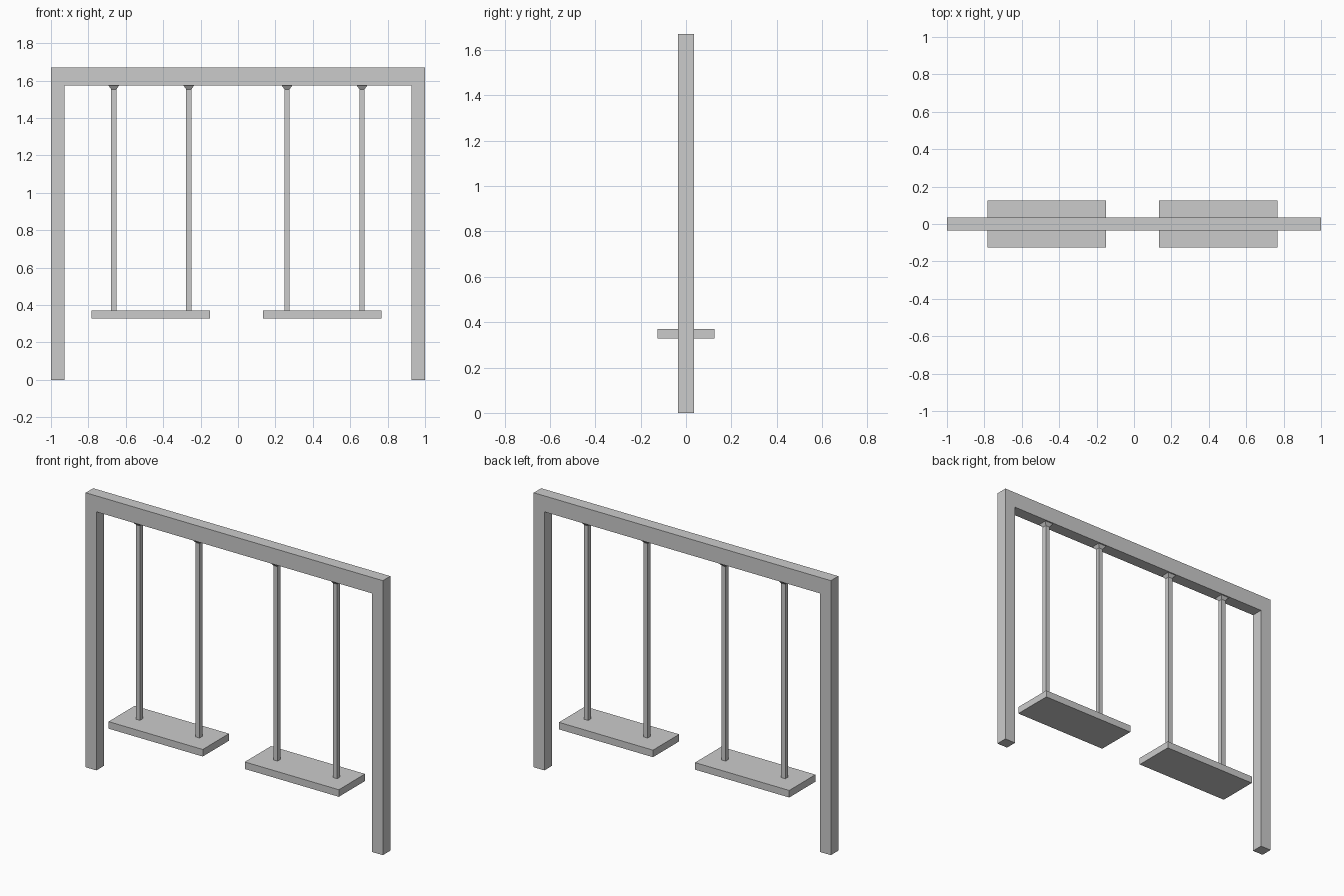
import bpy, bmesh

if "Cube" in bpy.data.objects:
    bpy.data.objects.remove(bpy.data.objects["Cube"])

SEAT_TOP, BEAM_BOTTOM, TOP = 0.37, 1.573, 1.67
HALF_DEPTH = 0.036


def finish(name, bm):
    bmesh.ops.recalc_face_normals(bm, faces=bm.faces)
    mesh = bpy.data.meshes.new(name)
    bm.to_mesh(mesh)
    bm.free()
    obj = bpy.data.objects.new(name, mesh)
    bpy.context.collection.objects.link(obj)
    return obj


def box(name, x0, x1, y0, y1, z0, z1):
    bm = bmesh.new()
    bmesh.ops.create_cube(bm, size=1)
    bmesh.ops.scale(bm, vec=(x1 - x0, y1 - y0, z1 - z0), verts=bm.verts)
    bmesh.ops.translate(bm, vec=((x0 + x1) / 2, (y0 + y1) / 2, (z0 + z1) / 2), verts=bm.verts)
    return finish(name, bm)


def hanger(name, x):
    # square bar whose top end flares out against the beam
    bm = bmesh.new()
    rings = []
    for z, h in ((SEAT_TOP, 0.0140), (1.553, 0.0140), (BEAM_BOTTOM, 0.028)):
        rings.append([bm.verts.new((x + sx * h, sy * h, z))
                      for sx, sy in ((-1, -1), (1, -1), (1, 1), (-1, 1))])
    for a, b in zip(rings, rings[1:]):
        for i in range(4):
            j = (i + 1) % 4
            bm.faces.new((a[i], a[j], b[j], b[i]))
    bm.faces.new(rings[0])
    bm.faces.new(rings[-1])
    return finish(name, bm)


# goalpost-shaped frame: outline extruded through its depth
outline = [(-1, 0), (-0.928, 0), (-0.928, BEAM_BOTTOM), (0.928, BEAM_BOTTOM),
           (0.928, 0), (1, 0), (1, TOP), (-1, TOP)]
bm = bmesh.new()
face = bm.faces.new([bm.verts.new((x, -HALF_DEPTH, z)) for x, z in outline])
ext = bmesh.ops.extrude_face_region(bm, geom=[face], use_keep_orig=True)
bmesh.ops.translate(bm, vec=(0, 2 * HALF_DEPTH, 0),
                    verts=[v for v in ext["geom"] if isinstance(v, bmesh.types.BMVert)])
finish("frame", bm)

# two swings: seat board and a pair of hangers each
for side, x0, x1, bars in (("left", -0.783, -0.149, (-0.664, -0.263)),
                           ("right", 0.134, 0.767, (0.262, 0.663))):
    box(f"{side}_seat", x0, x1, -0.126, 0.126, 0.327, SEAT_TOP)
    for label, x in zip(("outer", "inner") if side == "left" else ("inner", "outer"), bars):
        hanger(f"{side}_{label}_hanger", x)
